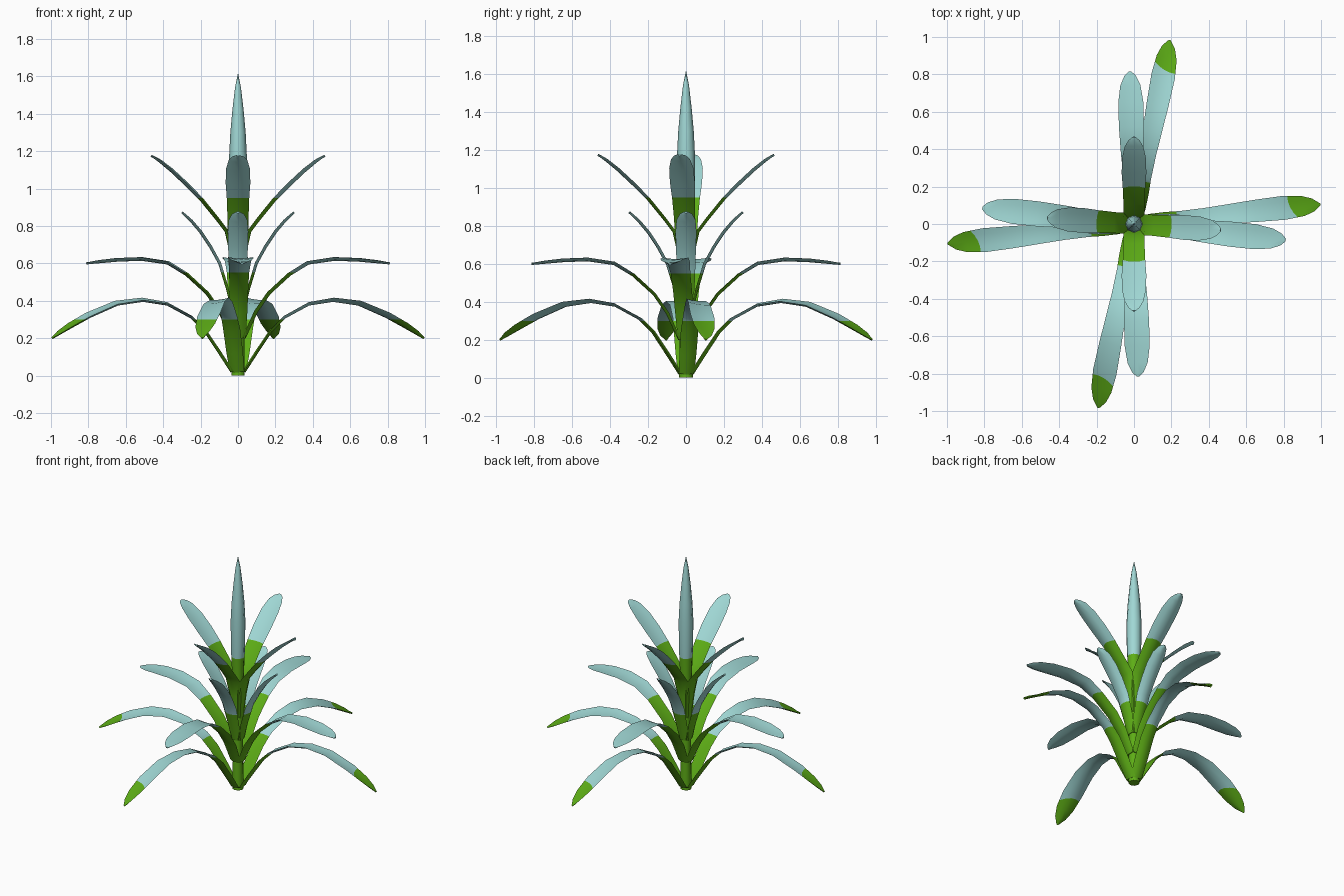
import bpy, bmesh, math

if "Cube" in bpy.data.objects:
    bpy.data.objects.remove(bpy.data.objects["Cube"])


def material(name, rgb):
    m = bpy.data.materials.new(name)
    m.diffuse_color = (*rgb, 1)
    m.use_nodes = True
    m.node_tree.nodes["Principled BSDF"].inputs["Base Color"].default_value = m.diffuse_color
    return m


GREEN = material("leaf_green", (0.11, 0.42, 0.008))
PALE = material("pale_blue_green", (0.35, 0.68, 0.66))


def finish(name, bm, split_z):
    """Cut at a height: green below, pale above."""
    bmesh.ops.recalc_face_normals(bm, faces=bm.faces[:])
    bmesh.ops.bisect_plane(bm, geom=bm.verts[:] + bm.edges[:] + bm.faces[:],
                           plane_co=(0, 0, split_z), plane_no=(0, 0, 1))
    for f in bm.faces:
        f.material_index = int(f.calc_center_median().z > split_z)
        f.smooth = True
    me = bpy.data.meshes.new(name)
    bm.to_mesh(me)
    bm.free()
    me.materials.append(GREEN)
    me.materials.append(PALE)
    ob = bpy.data.objects.new(name, me)
    bpy.context.collection.objects.link(ob)
    bpy.context.view_layer.objects.active = ob
    ob.select_set(True)
    bpy.ops.object.shade_smooth_by_angle(angle=math.radians(50))
    ob.select_set(False)


def leaf(name, rows, angle, split_z, roll):
    """Thin cupped blade swept along rows of (radius, height, half width)."""
    bm = bmesh.new()
    ca, sa = math.cos(angle), math.sin(angle)
    across = (-1, -0.5, 0, 0.5, 1)
    rings = []
    for i, (r, z, w) in enumerate(rows):
        p, q = rows[max(i - 1, 0)], rows[min(i + 1, len(rows) - 1)]
        dr, dz = q[0] - p[0], q[1] - p[1]
        d = math.hypot(dr, dz)
        nr, nz = -dz / d, dr / d
        tw = roll * i / (len(rows) - 1)
        ring = []
        for side, cols in ((1, across), (-1, across[-2:0:-1])):
            for u in cols:
                half = 0.006 * (1 - u * u)
                s = u * w
                n = 0.2 * w * u * u + side * half
                s, n = s * math.cos(tw) + n * math.sin(tw), n * math.cos(tw) - s * math.sin(tw)
                rr, zz = r + nr * n, z + nz * n
                ring.append(bm.verts.new((rr * ca - s * sa, rr * sa + s * ca, zz)))
        rings.append(ring)
    for a, b in zip(rings, rings[1:]):
        for j in range(8):
            k = (j + 1) % 8
            bm.faces.new((a[j], a[k], b[k], b[j]))
    bm.faces.new(rings[0])
    bm.faces.new(rings[-1])
    finish(name, bm, split_z)


# Leaf tiers: rows, split height, tilt of the x and y pairs (degrees), roll
TIERS = {
    "ground_leaf": ([(.035, .02, .04), (.10, .12, .045), (.18, .24, .046), (.25, .31, .043),
                     (.38, .38, .045), (.51, .40, .052), (.65, .38, .060), (.80, .315, .065),
                     (.90, .26, .056), (.96, .225, .036), (1.0, .20, .006)], .30, (6, -11), 14),
    "lower_leaf": ([(.035, .20, .04), (.10, .34, .048), (.17, .44, .050), (.28, .54, .052),
                    (.38, .60, .060), (.52, .62, .067), (.65, .615, .067), (.74, .607, .054),
                    (.79, .603, .032), (.815, .60, .008)], .55, (-6, 1.5), 0),
    "middle_leaf": ([(.03, .35, .035), (.06, .47, .045), (.10, .60, .050), (.15, .69, .053),
                     (.20, .765, .055), (.25, .825, .050), (.285, .86, .032),
                     (.30, .873, .010)], .55, (0, 0), 0),
    "upper_leaf": ([(.025, .50, .03), (.04, .66, .045), (.065, .77, .056), (.11, .83, .056),
                    (.20, .94, .060), (.28, .02 + 1, .066), (.36, 1.095, .064),
                    (.42, 1.145, .050), (.45, 1.167, .030), (.465, 1.175, .010)],
                   .95, (-4, 0), 0),
}
for name, (rows, split, tilt, roll) in TIERS.items():
    for k in range(4):
        t = tilt[k % 2]
        leaf(f"{name}_{k + 1}", rows, math.radians(90 * k + t), split,
             math.radians(math.copysign(roll, t)))

# Central stem rising into the pointed spike
bm = bmesh.new()
profile = [(.036, 0), (.036, .03), (.032, .3), (.035, .7), (.04, .85), (.046, 1.0), (.047, 1.18),
           (.041, 1.3), (.030, 1.42), (.016, 1.54), (.001, 1.615)]
rings = [[bm.verts.new((r * math.cos(j * math.pi / 4), r * math.sin(j * math.pi / 4), z))
          for j in range(8)] for r, z in profile]
for a, b in zip(rings, rings[1:]):
    for j in range(8):
        k = (j + 1) % 8
        bm.faces.new((a[j], a[k], b[k], b[j]))
bm.faces.new(rings[0])
bm.faces.new(rings[-1])
finish("stem_and_spike", bm, .92)
